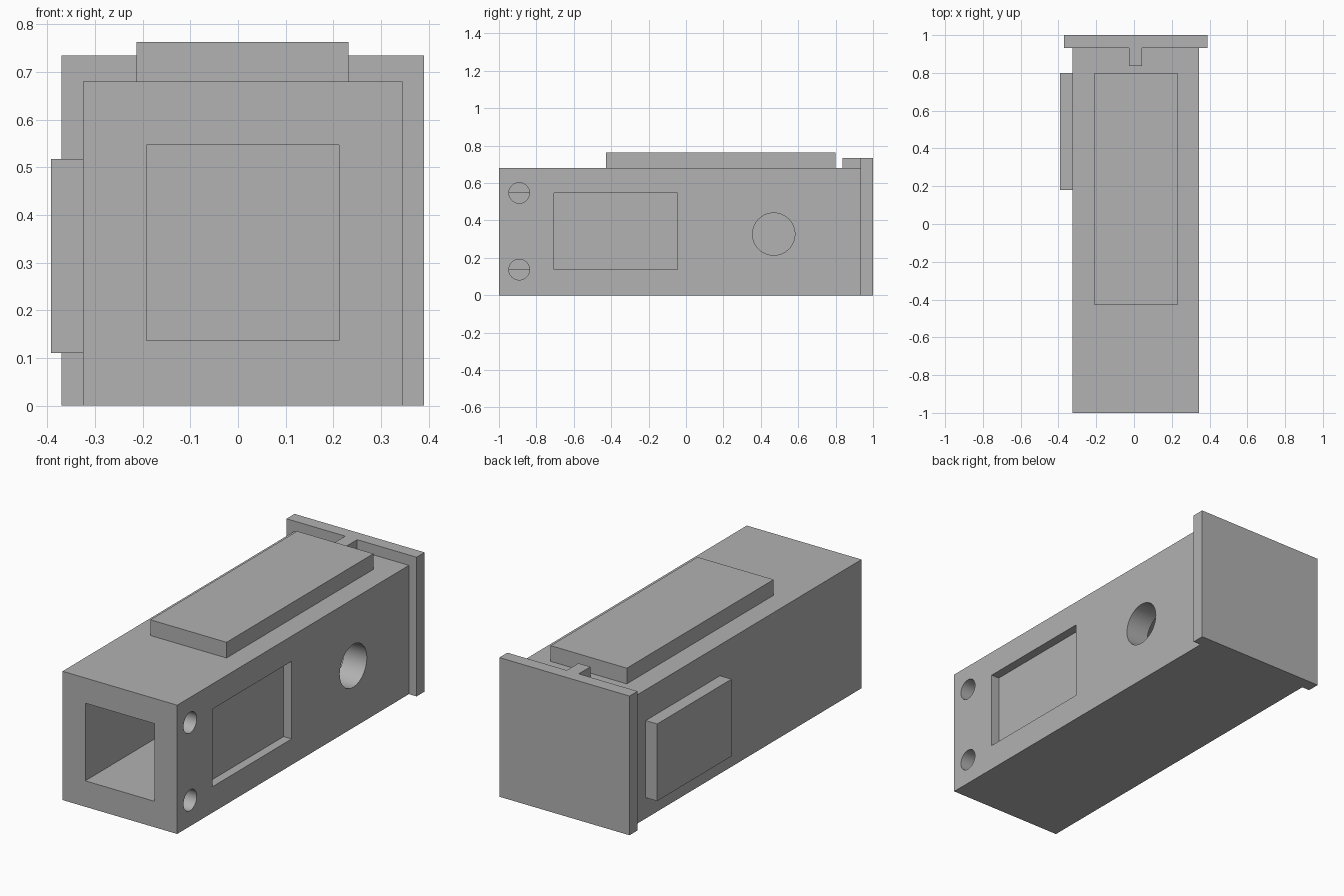
import bpy
import math

default = bpy.data.objects.get("Cube")
if default:
    bpy.data.objects.remove(default, do_unlink=True)

grey = bpy.data.materials.new("plain grey")
grey.use_nodes = True
COLOUR = (0.445, 0.445, 0.445, 1)
grey.diffuse_color = COLOUR
grey.node_tree.nodes["Principled BSDF"].inputs["Base Color"].default_value = COLOUR


def box(name, x, y, z):
    """Box from its (min, max) range on each axis."""
    ranges = (x, y, z)
    bpy.ops.mesh.primitive_cube_add(size=1, location=[(a + b) / 2 for a, b in ranges])
    obj = bpy.context.object
    obj.name = name
    obj.scale = [b - a for a, b in ranges]
    bpy.ops.object.transform_apply(location=False, rotation=False, scale=True)
    obj.data.materials.append(grey)
    return obj


def side_drill(name, y, z, radius, x):
    """Cylinder lying along x, used to drill the side wall."""
    bpy.ops.mesh.primitive_cylinder_add(
        vertices=64, radius=radius, depth=x[1] - x[0],
        location=(sum(x) / 2, y, z), rotation=(0, math.pi / 2, 0))
    obj = bpy.context.object
    obj.name = name
    obj.hide_render = True
    obj.data.materials.append(grey)
    return obj


def cut(target, cutter):
    """Subtract the cutter from the target, then remove the cutter."""
    cutter.hide_render = True
    bpy.context.view_layer.objects.active = target
    mod = target.modifiers.new("cut", "BOOLEAN")
    mod.operation = "DIFFERENCE"
    mod.solver = "EXACT"
    mod.object = cutter
    bpy.ops.object.modifier_apply(modifier=mod.name)
    bpy.data.objects.remove(cutter, do_unlink=True)


TOP = 0.68
CAVITY_Z = (0.137, 0.547)
BACK = 0.933

# Hollow square housing, open at the front
housing = box("housing", (-0.325, 0.345), (-1, BACK), (0, TOP))
cut(housing, box("cavity_cutter", (-0.192, 0.212), (-1.1, 1.1), CAVITY_Z))

# Shallow window recess and holes in the side wall
cut(housing, box("recess_cutter", (0.298, 0.5), (-0.706, -0.045), CAVITY_Z))
cut(housing, side_drill("large_hole_cutter", 0.469, 0.327, 0.113, (0.1, 0.5)))
for height in CAVITY_Z:
    cut(housing, side_drill("small_hole_cutter", -0.892, height, 0.055, (0.211, 0.5)))

bpy.ops.object.select_all(action="DESELECT")
housing.select_set(True)
bpy.context.view_layer.objects.active = housing
bpy.ops.object.shade_smooth_by_angle(angle=math.radians(30))

# Raised plates on the top and on the other side
box("top_plate", (-0.213, 0.232), (-0.427, 0.798), (TOP, 0.763))
box("side_plate", (-0.392, -0.325), (0.18, 0.80), (0.11, 0.517))

# End plate with its small locating tab
box("end_plate", (-0.37, 0.39), (BACK, 1), (0, 0.735))
box("end_plate_tab", (-0.027, 0.043), (0.836, BACK), (TOP, 0.735))
